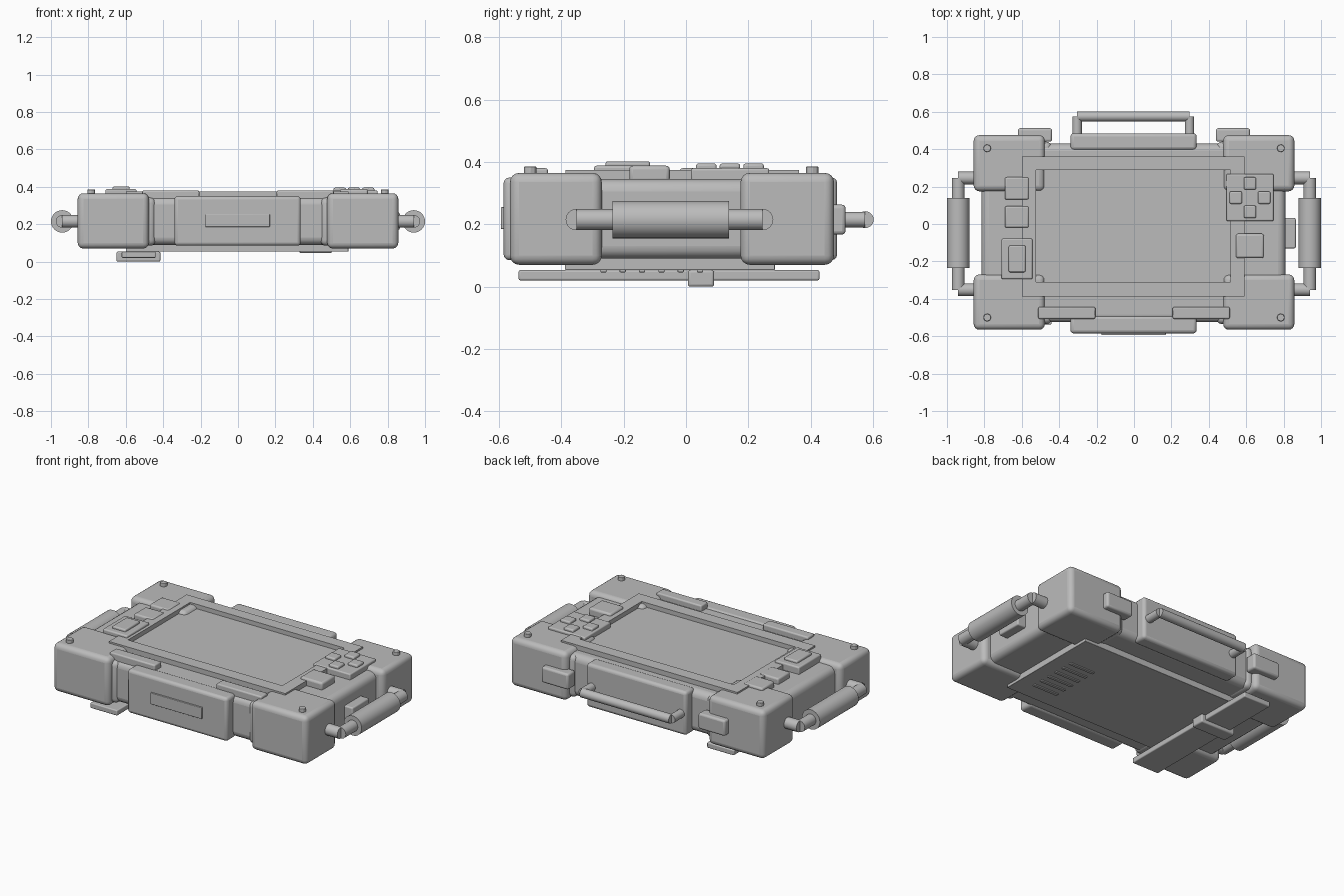
import bpy
from math import radians, pi
from mathutils import Vector

cube = bpy.data.objects.get("Cube")
if cube:
    bpy.data.objects.remove(cube, do_unlink=True)

grey = bpy.data.materials.new("plain grey")
grey.use_nodes = True
colour = (0.5, 0.5, 0.5, 1)
grey.diffuse_color = colour
grey.node_tree.nodes["Principled BSDF"].inputs["Base Color"].default_value = colour


def finish(ob, name, bevel=0, segments=3):
    ob.name = name
    ob.data.materials.append(grey)
    if bevel:
        mod = ob.modifiers.new("rounded edges", "BEVEL")
        mod.width = bevel
        mod.segments = segments
        mod.limit_method = "ANGLE"
    bpy.ops.object.shade_smooth_by_angle(angle=radians(35))
    return ob


def box(name, x, y, z, bevel=0.01, segments=3):
    """Rounded box from (low, high) ranges."""
    centre = [(a + b) / 2 for a, b in (x, y, z)]
    bpy.ops.mesh.primitive_cube_add(size=1, location=centre)
    ob = bpy.context.object
    ob.scale = [abs(b - a) for a, b in (x, y, z)]
    bpy.ops.object.transform_apply(location=False, rotation=False, scale=True)
    return finish(ob, name, bevel, segments)


def rod(name, start, end, radius, sides=24, bevel=0):
    a, b = Vector(start), Vector(end)
    bpy.ops.mesh.primitive_cylinder_add(vertices=sides, radius=radius,
                                        depth=(b - a).length, location=(a + b) / 2)
    ob = bpy.context.object
    ob.rotation_euler = (b - a).to_track_quat("Z", "Y").to_euler()
    return finish(ob, name, bevel)


# Main case
box("case", (-0.815, 0.81), (-0.525, 0.43), (0.09, 0.345), 0.04, 4)

# Corner bumpers, inner sleeves, and screws
for side, sx in (("right", -1), ("left", 1)):
    for end, y0, y1, sy in (("front", -0.565, -0.27, -0.5), ("back", 0.175, 0.475, 0.405)):
        box(f"{end}_{side}_bumper", sorted((sx * 0.477, sx * 0.857)), (y0, y1),
            (0.07, 0.365), 0.03, 4)
        box(f"{end}_{side}_sleeve", sorted((sx * 0.44, sx * 0.6)),
            (y0 + 0.03, y1 - 0.035), (0.085, 0.342), 0.03, 4)
        rod(f"{end}_{side}_screw", (sx * 0.785, sy, 0.35), (sx * 0.785, sy, 0.385),
            0.021, 8, 0.003)
    # Rear clamp pads and front top strips
    box(f"back_{side}_pad", sorted((sx * 0.438, sx * 0.62)), (0.44, 0.512),
        (0.167, 0.263), 0.012)
    box(f"top_{side}_strip", sorted((sx * 0.207, sx * 0.512)), (-0.507, -0.443),
        (0.33, 0.38), 0.008)

# Front and back panels
box("front_panel", (-0.34, 0.335), (-0.585, -0.49), (0.085, 0.35), 0.018)
box("front_label_plate", (-0.175, 0.17), (-0.594, -0.575), (0.185, 0.255), 0.003)
box("back_panel", (-0.34, 0.335), (0.395, 0.485), (0.085, 0.35), 0.018)

# Screen and raised frame
box("screen", (-0.525, 0.516), (-0.31, 0.289), (0.33, 0.348), 0)
for name, x, y in (("front", (-0.6, 0.59), (-0.387, -0.31)),
                   ("back", (-0.6, 0.59), (0.289, 0.362)),
                   ("right", (-0.6, -0.525), (-0.31, 0.289)),
                   ("left", (0.516, 0.59), (-0.31, 0.289))):
    box(f"screen_frame_{name}", x, y, (0.335, 0.375), 0)

# Right hand buttons
box("upper_button", (-0.69, -0.562), (0.13, 0.25), (0.335, 0.38), 0.01)
box("lower_button", (-0.69, -0.562), (-0.02, 0.095), (0.335, 0.38), 0.01)
box("switch_base", (-0.708, -0.543), (-0.295, -0.078), (0.335, 0.388), 0.008)
box("switch_key", (-0.67, -0.58), (-0.258, -0.115), (0.37, 0.402), 0.008)

# Left hand direction pad and button
box("pad_base", (0.495, 0.746), (0.016, 0.267), (0.335, 0.38), 0.007)
for i, (dx, dy) in enumerate(((0, 1), (0, -1), (1, 0), (-1, 0))):
    x, y = 0.62 + dx * 0.076, 0.141 + dy * 0.076
    box(f"pad_key_{i + 1}", (x - 0.033, x + 0.033), (y - 0.033, y + 0.033),
        (0.36, 0.395), 0.008)
box("left_button", (0.545, 0.695), (-0.182, -0.052), (0.335, 0.388), 0.012)
box("left_side_plate", (0.79, 0.865), (-0.13, 0.032), (0.17, 0.262), 0.008)

# Side handles
hz = 0.215
for side, sx in (("right", -1), ("left", 1)):
    x = sx * 0.94
    ends = (-0.352, 0.246)
    rod(f"{side}_handle_bar", (x, ends[0], hz), (x, ends[1], hz), 0.034)
    rod(f"{side}_handle_grip", (x, -0.236, hz), (x, 0.138, hz), 0.06, 32)
    for i, y in enumerate(ends):
        rod(f"{side}_handle_arm_{i + 1}", (sx * 0.78, y, hz), (x, y, hz), 0.034)

# Back carry handle
rod("back_handle_bar", (-0.304, 0.575, hz), (0.297, 0.575, hz), 0.027)
for i, x in enumerate((-0.304, 0.297)):
    rod(f"back_handle_arm_{i + 1}", (x, 0.46, hz), (x, 0.575, hz), 0.025)

# Underside cover, vent slats, strap and clip
box("bottom_cover", (-0.6, 0.59), (-0.388, 0.285), (0.053, 0.1), 0.003)
for i in range(6):
    y = -0.265 + i * 0.062
    box(f"vent_slat_{i + 1}", (0.33, 0.5), (y - 0.01, y + 0.01), (0.046, 0.06), 0.003)
box("strap", (-0.622, -0.44), (-0.537, 0.428), (0.02, 0.053), 0.006)
box("strap_clip", (-0.65, -0.415), (0.006, 0.09), (0, 0.053), 0.008)
